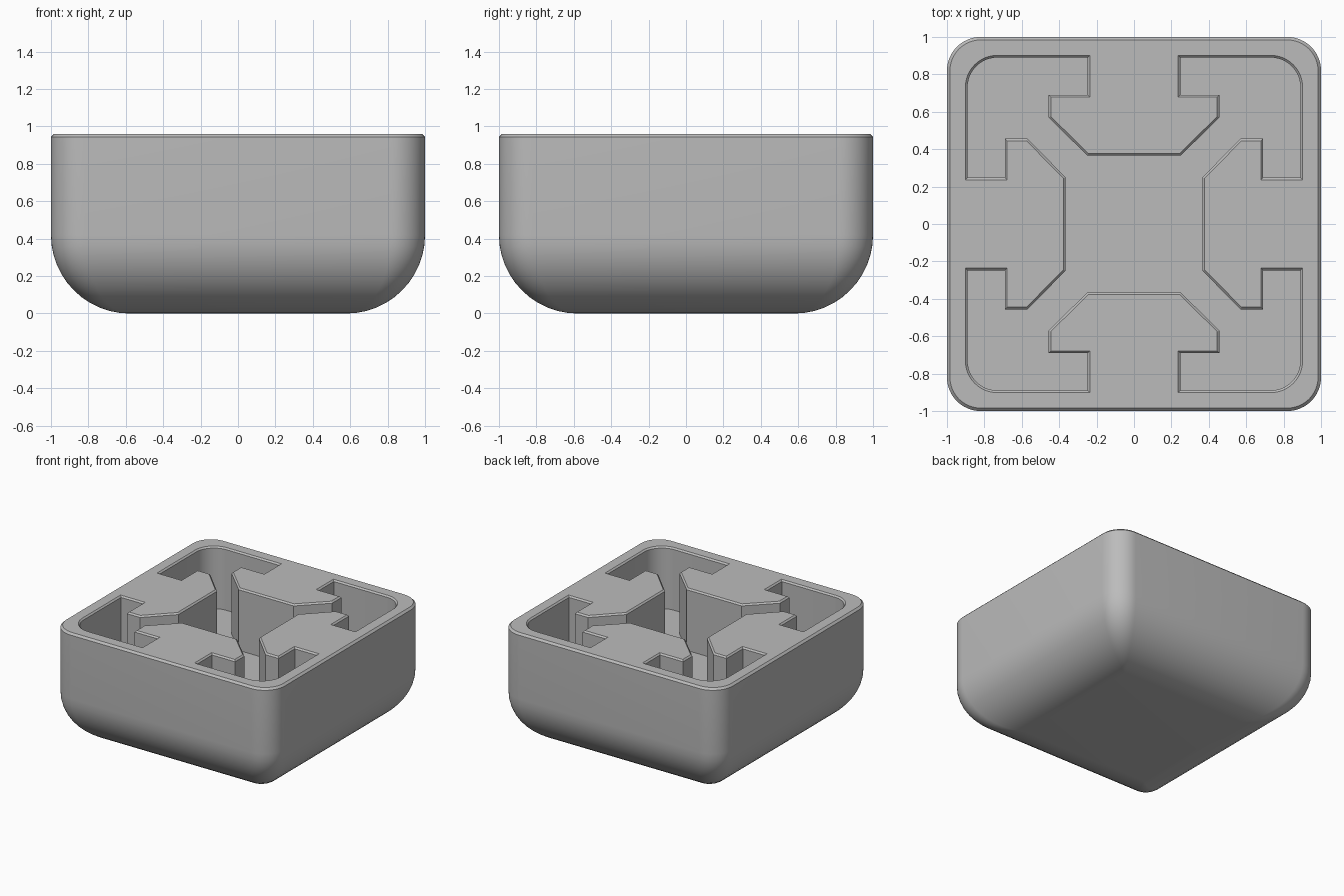
import bpy, bmesh
from math import sin, cos, pi
from mathutils import Vector

cube = bpy.data.objects.get("Cube")
if cube:
    bpy.data.objects.remove(cube, do_unlink=True)

TOP, FLOOR = 0.96, 0.45
BOTTOM_R, CORNER_R = 0.42, 0.18
RIM_BEVEL, POCKET_BEVEL = 0.016, 0.012
STEPS = 12


def quarter_turns(points):
    """Repeat a quadrant of points around the z axis."""
    ring = []
    for k in range(4):
        for p in points:
            x, y = p[0], p[1]
            for _ in range(k):
                x, y = -y, x
            ring.append(Vector((x, y, p[2])))
    return ring


def shell_ring(t, z=None, radius=CORNER_R):
    """Rounded outline at bottom-fillet angle t, with a rolling-ball corner."""
    core = BOTTOM_R - CORNER_R
    reach = 1 - BOTTOM_R + core * sin(t)
    centre = Vector((reach, reach, BOTTOM_R - core * cos(t)))
    a = Vector((sin(t), 0, -cos(t)))
    b = Vector((0, sin(t), -cos(t)))
    pts = [centre + radius * a.slerp(b, i / STEPS, a) for i in range(STEPS + 1)]
    if z is not None:
        for p in pts:
            p.z = z
    return quarter_turns(pts)


def pocket_outline():
    """Cross-shaped pocket left between four T-shaped posts."""
    wall, r, stem, arm, back, front, slope = 0.89, 0.16, 0.248, 0.457, 0.69, 0.366, 0.57
    half = [(front, 0.25), (slope, arm), (back, arm), (back, stem), (wall, stem)]
    c = wall - r
    arc = [(c + r * cos(pi / 2 * i / STEPS), c + r * sin(pi / 2 * i / STEPS))
           for i in range(STEPS + 1)]
    pts = half + arc + [(y, x) for x, y in reversed(half)]
    return quarter_turns([(x, y, FLOOR) for x, y in pts])


def offset(ring, d, z):
    """Grow a counter-clockwise outline by d with mitred corners."""
    out = []
    for i, p in enumerate(ring):
        e1 = (p - ring[i - 1]).normalized()
        e2 = (ring[(i + 1) % len(ring)] - p).normalized()
        n1, n2 = Vector((e1.y, -e1.x, 0)), Vector((e2.y, -e2.x, 0))
        q = p + (n1 + n2) * d / (1 + n1.dot(n2))
        out.append(Vector((q.x, q.y, z)))
    return out


def loft(bm, rings):
    """Skin a stack of equal rings; return the first and last vertex loops."""
    loops = [[bm.verts.new(p) for p in ring] for ring in rings]
    for lo, hi in zip(loops, loops[1:]):
        for i in range(len(lo)):
            j = (i + 1) % len(lo)
            bm.faces.new((lo[i], lo[j], hi[j], hi[i]))
    return loops[0], loops[-1]


bm = bmesh.new()

# Outer shell: rounded base, straight sides, bevelled rim
rings = [shell_ring(pi / 2 * i / STEPS) for i in range(STEPS + 1)]
rings.append(shell_ring(pi / 2, TOP - RIM_BEVEL))
rings.append(shell_ring(pi / 2, TOP, CORNER_R - RIM_BEVEL))
base, rim = loft(bm, rings)
bm.faces.new(base)

# Pocket: flat floor, upright walls, bevelled mouth
outline = pocket_outline()
floor, mouth = loft(bm, [outline,
                         offset(outline, 0, TOP - POCKET_BEVEL),
                         offset(outline, POCKET_BEVEL, TOP)])
bm.faces.new(floor)

# Flat top between the rim and the pocket mouth
edges = [bm.edges.get((loop[i - 1], loop[i])) for loop in (rim, mouth)
         for i in range(len(loop))]
bmesh.ops.triangle_fill(bm, use_beauty=True, use_dissolve=False, edges=edges,
                        normal=(0, 0, 1))

bmesh.ops.remove_doubles(bm, verts=bm.verts, dist=0.0001)
bmesh.ops.recalc_face_normals(bm, faces=bm.faces)

mesh = bpy.data.meshes.new("socket_block")
bm.to_mesh(mesh)
bm.free()
block = bpy.data.objects.new("socket_block", mesh)
bpy.context.collection.objects.link(block)

# Plain grey finish
grey = bpy.data.materials.new("plain_grey")
grey.use_nodes = True
colour = (0.5, 0.5, 0.5, 1)
grey.diffuse_color = colour
grey.node_tree.nodes["Principled BSDF"].inputs["Base Color"].default_value = colour
mesh.materials.append(grey)

bpy.ops.object.select_all(action="DESELECT")
block.select_set(True)
bpy.context.view_layer.objects.active = block
bpy.ops.object.shade_smooth_by_angle(angle=pi / 6)
